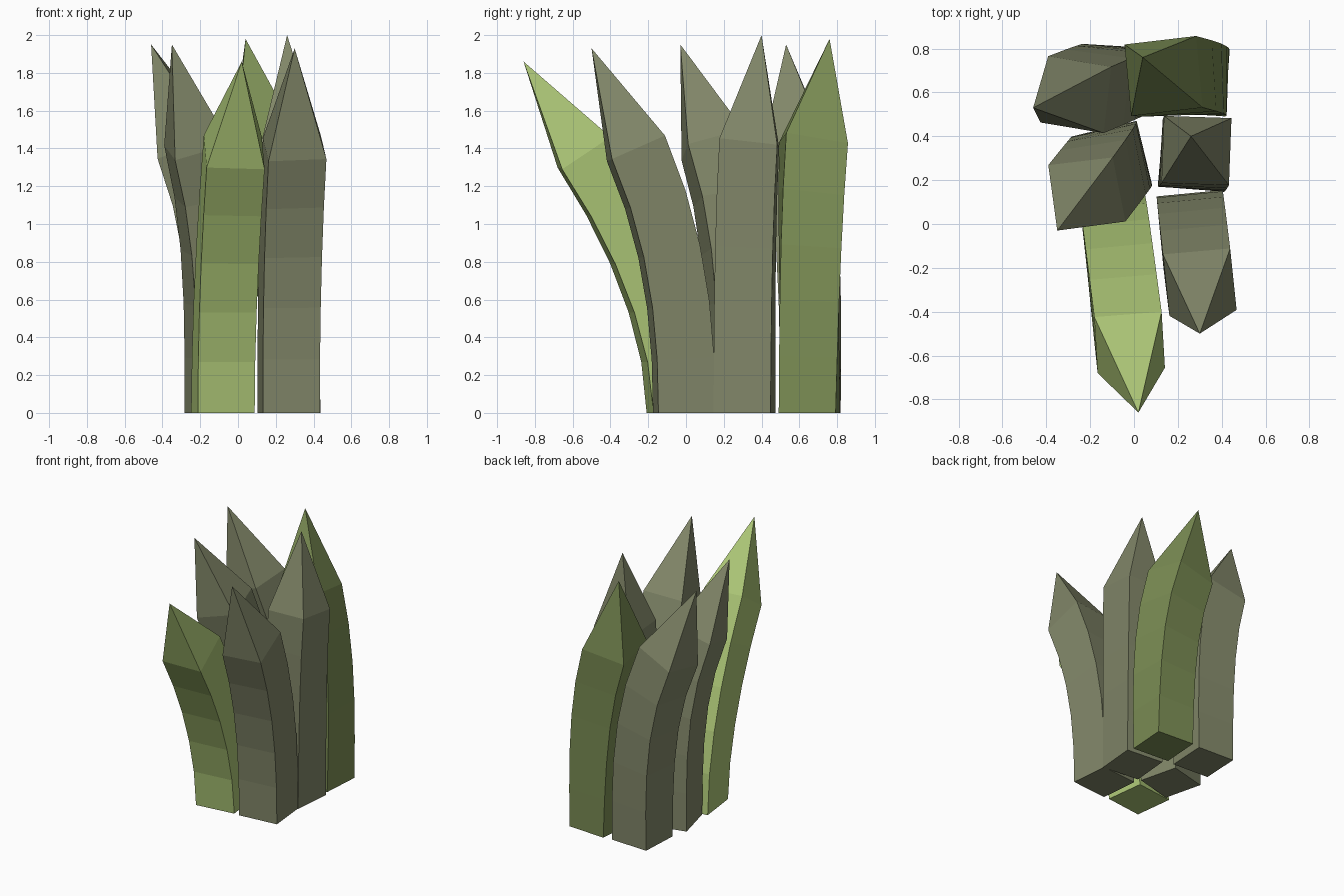
import bpy
import bmesh
from math import radians
from mathutils import Matrix, Quaternion, Vector

SEGMENTS = 5
HALF = 0.151
UP = Vector((0, 0, 1))

old = bpy.data.objects.get("Cube")
if old:
    bpy.data.objects.remove(old, do_unlink=True)


def make_material(name, color):
    mat = bpy.data.materials.new(name)
    mat.use_nodes = True
    mat.diffuse_color = (*color, 1)
    bsdf = mat.node_tree.nodes["Principled BSDF"]
    bsdf.inputs["Base Color"].default_value = (*color, 1)
    bsdf.inputs["Roughness"].default_value = 0.9
    return mat


light_green = make_material("light green", (0.41, 0.56, 0.18))
dark_green = make_material("dark green", (0.20, 0.27, 0.09))
olive_grey = make_material("olive grey", (0.22, 0.24, 0.14))


def make_blade(name, mat, base, shoulder, tip, turn, twist=0, bend=3, swell=0.02):
    """Square shaft bending from base to shoulder, closed by a pyramid tip."""
    base, shoulder, tip = Vector((*base, 0)), Vector(shoulder), Vector(tip)
    lean = UP.rotation_difference(tip - shoulder)
    bm = bmesh.new()
    rings = []
    for i in range(SEGMENTS + 1):
        t = i / SEGMENTS
        center = base.lerp(shoulder, t ** bend)
        center.z = shoulder.z * t * (1 + 0.04 * (1 - t))
        spin = Matrix.Rotation(radians(turn + twist * t), 3, "Z")
        tilt = Quaternion().slerp(lean, t ** (bend * 0.6))
        half = HALF * (1 + swell * t)
        rings.append([
            bm.verts.new(center + tilt @ (spin @ Vector((sx * half, sy * half, 0))))
            for sx, sy in ((-1, -1), (1, -1), (1, 1), (-1, 1))
        ])
    # Underside, shaft walls and pointed cap
    bm.faces.new(rings[0][::-1])
    for low, high in zip(rings, rings[1:]):
        for k in range(4):
            n = (k + 1) % 4
            bm.faces.new((low[k], low[n], high[n], high[k]))
    apex = bm.verts.new(tip)
    for k in range(4):
        bm.faces.new((rings[-1][k], rings[-1][(k + 1) % 4], apex))
    bmesh.ops.recalc_face_normals(bm, faces=bm.faces)
    mesh = bpy.data.meshes.new(name)
    bm.to_mesh(mesh)
    bm.free()
    mesh.materials.append(mat)
    obj = bpy.data.objects.new(name, mesh)
    bpy.context.collection.objects.link(obj)
    return obj


# Six blades of the tuft
make_blade("front_blade", light_green, (-0.08, -0.04),
           (-0.02, -0.54, 1.38), (0.02, -0.86, 1.86), turn=7, twist=-3, bend=1.75)
make_blade("front_left_blade", olive_grey, (0.268, -0.01),
           (0.30, -0.265, 1.4), (0.30, -0.5, 1.93), turn=5.5, bend=2.3)
make_blade("middle_left_blade", olive_grey, (0.272, 0.31),
           (0.285, 0.335, 1.43), (0.26, 0.4, 2), turn=-5, twist=3)
make_blade("back_left_blade", dark_green, (0.275, 0.652),
           (0.135, 0.675, 1.43), (0.04, 0.76, 1.98), turn=-4, twist=10, swell=0.1)
make_blade("middle_right_blade", olive_grey, (-0.1, 0.287),
           (-0.215, 0.14, 1.42), (-0.35, -0.03, 1.95), turn=14, twist=-5)
make_blade("back_right_blade", olive_grey, (-0.09, 0.66),
           (-0.265, 0.59, 1.42), (-0.46, 0.53, 1.95), turn=-3, twist=-5)
